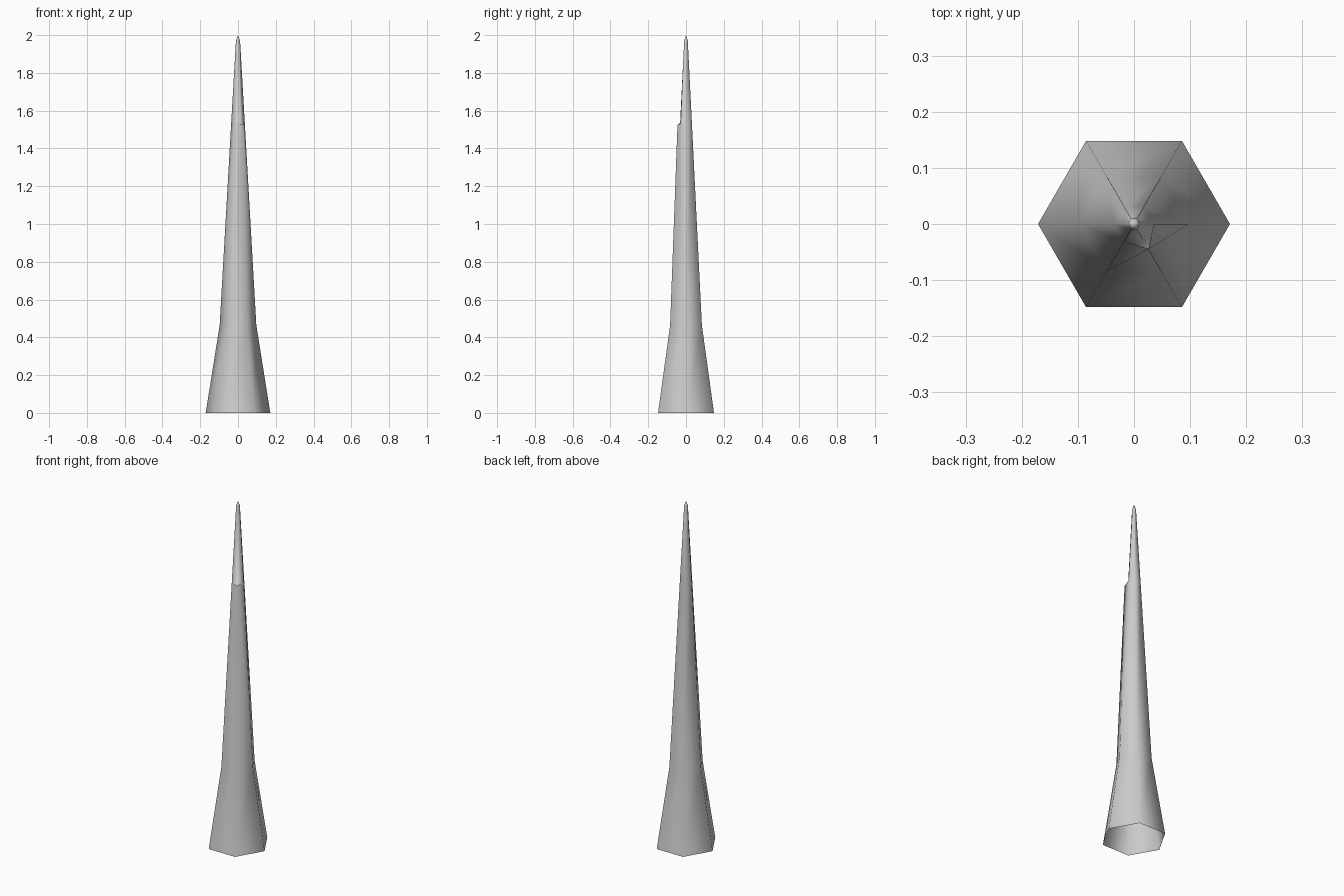
import bpy, bmesh
from math import cos, sin, radians

cube = bpy.data.objects.get("Cube")
if cube:
    bpy.data.objects.remove(cube, do_unlink=True)

SIDES = 6
NOTCH = 5  # corner that carries the small ledge
grey = bpy.data.materials.new("stone grey")
grey.use_nodes = True
colour = (0.6, 0.6, 0.6, 1)
grey.diffuse_color = colour
grey.node_tree.nodes["Principled BSDF"].inputs["Base Color"].default_value = colour

bm = bmesh.new()


def corner(i, radius, z):
    a = radians(60 * i)
    return bm.verts.new((radius * cos(a), radius * sin(a), z))


def ring(radius, z):
    return [corner(i, radius, z) for i in range(SIDES)]


# Flared foot, long shaft and pointed tip, open underneath
foot = ring(0.171, 0)
waist = ring(0.097, 0.465)
upper = ring(0.036, 1.535)
neck = ring(0.011, 1.97)
tip = bm.verts.new((0, 0, 2))

# Protruding corner just below the upper ring
shelf = corner(NOTCH, 0.052, 1.525)
shaft_top = upper[:]
shaft_top[NOTCH] = shelf
upper[NOTCH].co.xy *= 0.9

for i in range(SIDES):
    j = (i + 1) % SIDES
    bm.faces.new((foot[i], foot[j], waist[j], waist[i]))
    if NOTCH in (i, j):
        # Split the sides of the protruding corner along its diagonals
        far, far_top = (j, upper[j]) if i == NOTCH else (i, upper[i])
        for tri in ((waist[i], waist[j], shelf), (waist[far], far_top, shelf)):
            bm.faces.new(tri)
        bm.faces.new((shelf, far_top, upper[NOTCH]))
    else:
        bm.faces.new((waist[i], waist[j], shaft_top[j], shaft_top[i]))
    bm.faces.new((upper[i], upper[j], neck[j], neck[i]))
    bm.faces.new((neck[i], neck[j], tip))

bmesh.ops.recalc_face_normals(bm, faces=bm.faces[:])
for f in bm.faces:
    f.smooth = True
# Crisp rim around the ledge
for e in bm.edges:
    if set(e.verts) <= {shelf, upper[NOTCH], upper[NOTCH - 1], upper[0]}:
        e.smooth = shelf not in e.verts

mesh = bpy.data.meshes.new("spire")
bm.to_mesh(mesh)
bm.free()
mesh.materials.append(grey)
spire = bpy.data.objects.new("spire", mesh)
bpy.context.collection.objects.link(spire)
